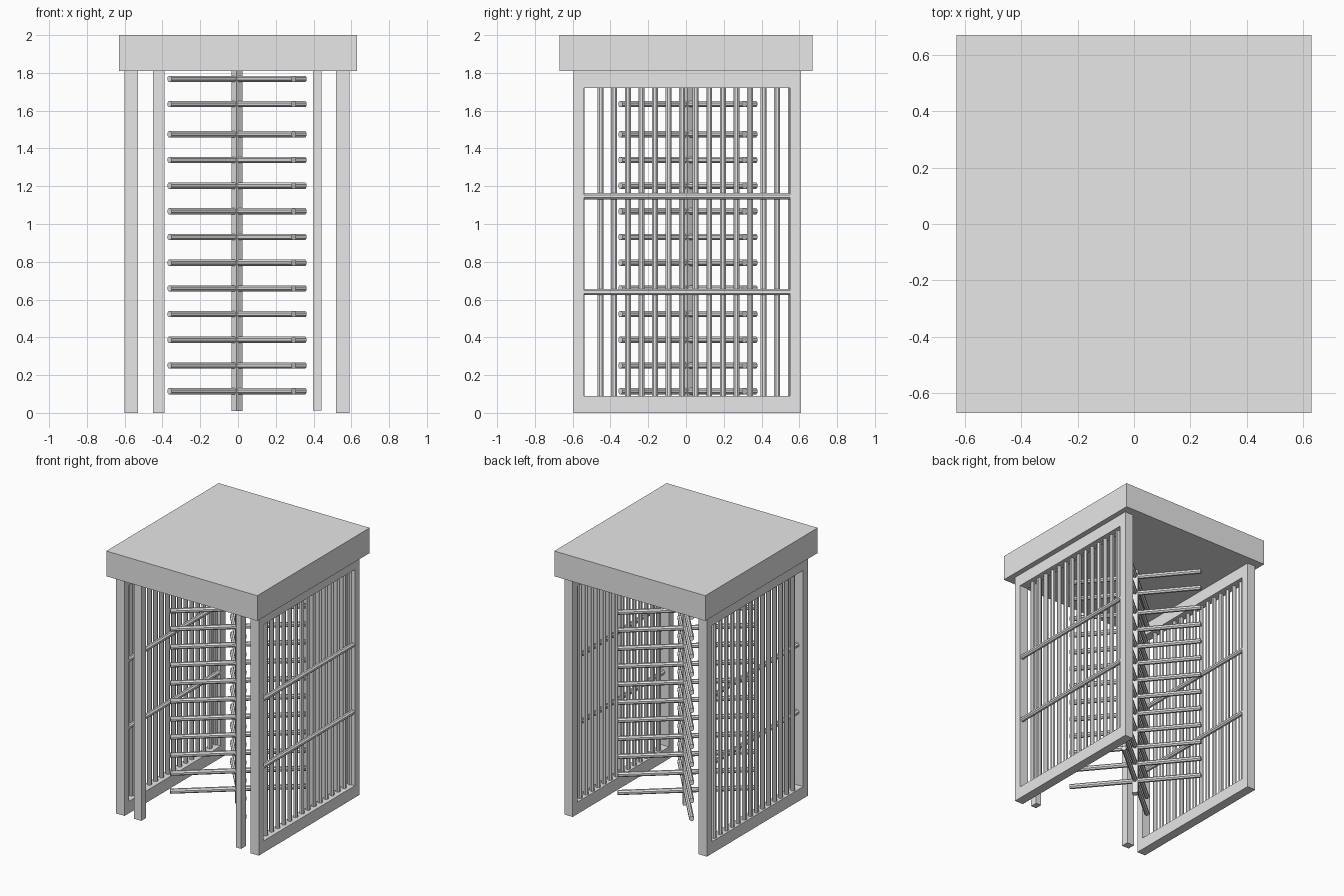
import bpy, bmesh, math
from mathutils import Vector, Matrix

if "Cube" in bpy.data.objects:
    bpy.data.objects.remove(bpy.data.objects["Cube"])

grey = bpy.data.materials.new("plain_grey")
grey.diffuse_color = (0.8, 0.8, 0.8, 1)
grey.use_nodes = True
grey.node_tree.nodes["Principled BSDF"].inputs["Base Color"].default_value = grey.diffuse_color


def finish(name, bm):
    mesh = bpy.data.meshes.new(name)
    bmesh.ops.recalc_face_normals(bm, faces=bm.faces)
    bm.to_mesh(mesh)
    bm.free()
    mesh.materials.append(grey)
    ob = bpy.data.objects.new(name, mesh)
    bpy.context.collection.objects.link(ob)
    return ob


def add_box(bm, lo, hi):
    lo, hi = Vector(lo), Vector(hi)
    m = Matrix.Translation((lo + hi) / 2) @ Matrix.Diagonal((hi - lo).to_4d())
    m[3][3] = 1
    bmesh.ops.create_cube(bm, size=1, matrix=m)


def add_rod(bm, a, b, radius, sides=8):
    a, b = Vector(a), Vector(b)
    d = b - a
    rot = d.to_track_quat('Z', 'Y').to_matrix().to_4x4()
    turn = Matrix.Rotation(math.pi / sides, 4, 'Z')
    bmesh.ops.create_cone(bm, cap_ends=True, segments=sides, radius1=radius,
                          radius2=radius, depth=d.length,
                          matrix=Matrix.Translation((a + b) / 2) @ rot @ turn)


def box(name, lo, hi):
    bm = bmesh.new()
    add_box(bm, lo, hi)
    return finish(name, bm)


# Roof slab
box("roof", (-0.63, -0.67, 1.81), (0.63, 0.67, 2.0))

# Two identical side panels: frame, upright bars and cross rails
for side, x0 in (("left", -0.60), ("right", 0.52)):
    x1 = x0 + 0.07
    xm = (x0 + x1) / 2
    bm = bmesh.new()
    add_box(bm, (x0, -0.595, 0), (x1, -0.54, 1.81))
    add_box(bm, (x0, 0.55, 0), (x1, 0.608, 1.81))
    add_box(bm, (x0, -0.54, 0), (x1, 0.55, 0.09))
    add_box(bm, (x0, -0.54, 1.72), (x1, 0.55, 1.81))
    finish(side + "_frame", bm)

    bm = bmesh.new()
    for i in range(15):
        y = -0.452 + 0.0719 * i
        add_rod(bm, (xm - 0.008, y, 0.05), (xm - 0.008, y, 1.76), 0.017)
    finish(side + "_upright_bars", bm)

    bm = bmesh.new()
    for z in (0.64, 1.147):
        add_rod(bm, (xm + 0.016, -0.54, z), (xm + 0.016, 0.55, z), 0.018)
    finish(side + "_cross_rails", bm)

# Guard posts inside the entrance
box("left_guard_post", (-0.45, -0.595, 0), (-0.39, -0.538, 1.81))
box("right_guard_post", (0.398, -0.595, 0.012), (0.443, -0.54, 1.81))

# Rotor: square column with four arms at each level
cx, cy, angle = -0.005, 0.01, math.radians(40)
bm = bmesh.new()
bmesh.ops.create_cone(bm, cap_ends=True, segments=4, radius1=0.03, radius2=0.03, depth=1.80,
                      matrix=Matrix.Translation((cx, cy, 0.91)) @ Matrix.Rotation(angle + math.pi / 4, 4, 'Z'))
rotor = finish("rotor_column", bm)
# Make sure the flat sides face the arms
normals = [p.normal for p in rotor.data.polygons if abs(p.normal.z) < 0.5]
arm_dir = Vector((math.cos(angle), math.sin(angle), 0))
if max(n.dot(arm_dir) for n in normals) < 0.9:
    spin = Matrix.Translation((cx, cy, 0)) @ Matrix.Rotation(math.pi / 4, 4, 'Z') @ Matrix.Translation((-cx, -cy, 0))
    rotor.data.transform(spin)

levels = [0.115 + 0.136 * i for i in range(11)] + [1.635, 1.768]
bm = bmesh.new()
for z in levels:
    for k in range(4):
        t = angle + k * math.pi / 2
        c, s = math.cos(t), math.sin(t)
        add_rod(bm, (cx + 0.015 * c, cy + 0.015 * s, z),
                (cx + 0.467 * c, cy + 0.467 * s, z), 0.018)
finish("rotor_arms", bm)
